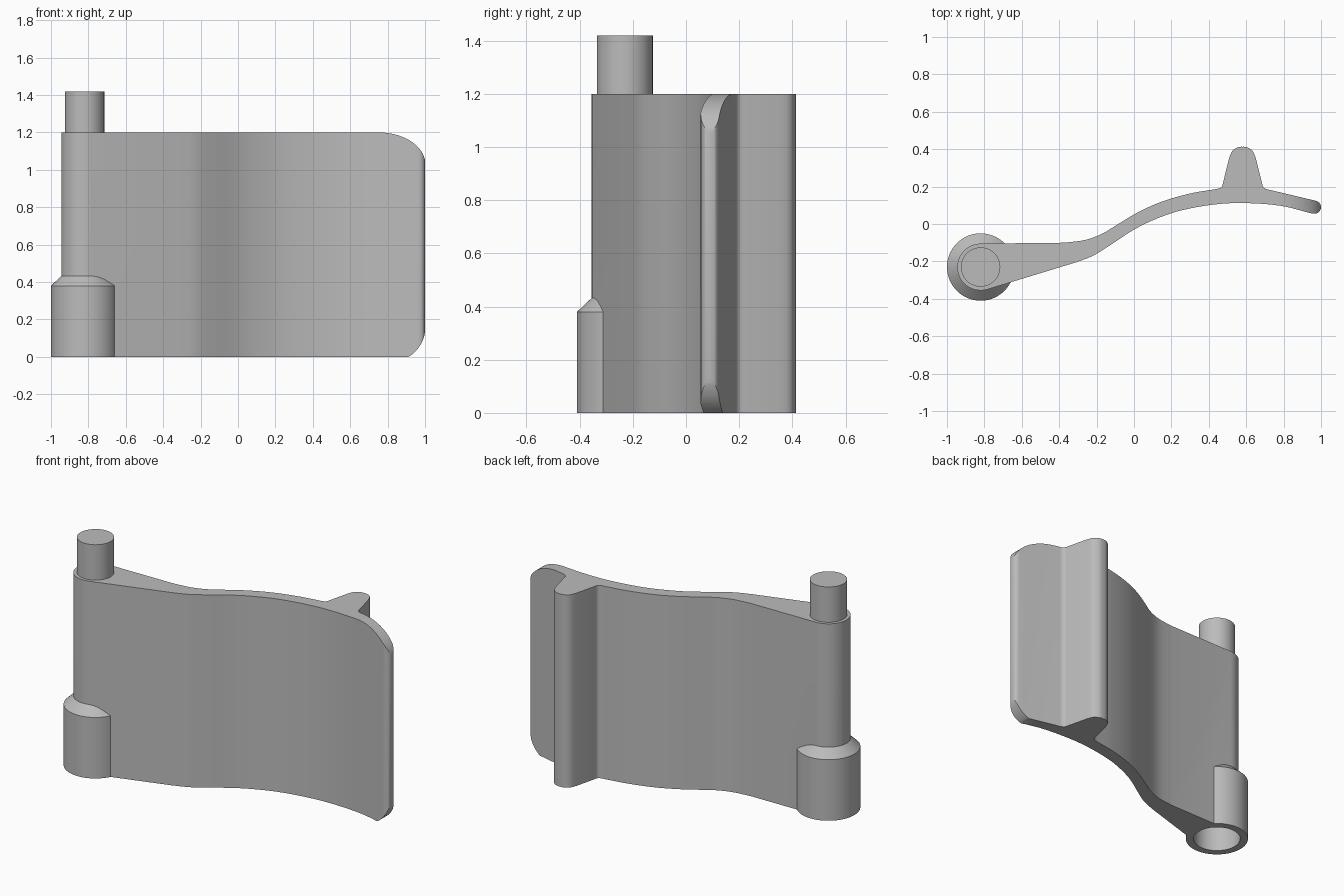
import bpy, bmesh
from math import cos, sin, radians
from mathutils import Vector

if "Cube" in bpy.data.objects:
    bpy.data.objects.remove(bpy.data.objects["Cube"])

PIVOT = Vector((-0.82, -0.23))
HEIGHT = 1.2

grey = bpy.data.materials.new("plain grey")
grey.use_nodes = True
grey.diffuse_color = (0.5, 0.5, 0.5, 1)
grey.node_tree.nodes["Principled BSDF"].inputs["Base Color"].default_value = (0.5, 0.5, 0.5, 1)


def arc(cx, cy, rx, ry, start, end, steps):
    angles = [radians(start + (end - start) * i / steps) for i in range(steps + 1)]
    return [(cx + rx * cos(a), cy + ry * sin(a)) for a in angles]


def smooth(points, steps=6):
    """Catmull-Rom curve through the points."""
    pts = [Vector(p) for p in points]
    pts = [2 * pts[0] - pts[1]] + pts + [2 * pts[-1] - pts[-2]]
    out = []
    for a, b, c, d in zip(pts, pts[1:], pts[2:], pts[3:]):
        for i in range(steps):
            t = i / steps
            out.append(tuple(0.5 * (2 * b + (c - a) * t + (2 * a - 5 * b + 4 * c - d) * t ** 2
                                    + (3 * b - a - 3 * c + d) * t ** 3)))
    return out + [tuple(pts[-2])]


def add_object(name, bm):
    bmesh.ops.recalc_face_normals(bm, faces=bm.faces)
    mesh = bpy.data.meshes.new(name)
    bm.to_mesh(mesh)
    bm.free()
    mesh.materials.append(grey)
    obj = bpy.data.objects.new(name, mesh)
    bpy.context.collection.objects.link(obj)
    return obj


def prism(name, points, direction):
    bm = bmesh.new()
    face = bm.faces.new([bm.verts.new(p) for p in points])
    ext = bmesh.ops.extrude_face_region(bm, geom=[face])
    verts = [g for g in ext["geom"] if isinstance(g, bmesh.types.BMVert)]
    bmesh.ops.translate(bm, verts=verts, vec=direction)
    return add_object(name, bm)


def cylinder(name, r1, z1, z2, r2=None):
    bm = bmesh.new()
    bmesh.ops.create_cone(bm, cap_ends=True, segments=64, radius1=r1,
                          radius2=r1 if r2 is None else r2, depth=z2 - z1)
    bmesh.ops.translate(bm, verts=bm.verts, vec=(PIVOT.x, PIVOT.y, (z1 + z2) / 2))
    return add_object(name, bm)


def combine(target, tool, operation):
    mod = target.modifiers.new(operation, "BOOLEAN")
    mod.object, mod.operation, mod.solver = tool, operation, "EXACT"
    bpy.context.view_layer.objects.active = target
    bpy.ops.object.modifier_apply(modifier=mod.name)
    bpy.data.objects.remove(tool)


# Curved plate outline: front face, rounded tip, back face with rib, hinge barrel
front = smooth([(-0.31, -0.205), (-0.22, -0.17), (-0.13, -0.115), (0, -0.03), (0.12, 0.028),
                (0.25, 0.072), (0.42, 0.103), (0.58, 0.112), (0.78, 0.098), (0.955, 0.055)])
tip = arc(0.965, 0.09, 0.035, 0.035, -75, 70, 10)
rib = ([(0.715, 0.185)] + smooth([(0.705, 0.188), (0.69, 0.2), (0.683, 0.225)], 3)
       + smooth([(0.652, 0.35), (0.635, 0.39), (0.605, 0.41), (0.58, 0.413),
                 (0.555, 0.41), (0.525, 0.39), (0.508, 0.35)], 3)
       + smooth([(0.477, 0.225), (0.47, 0.2), (0.455, 0.19)], 3))
back = smooth([(0.44, 0.187), (0.3, 0.163), (0.15, 0.12), (0.02, 0.062), (-0.1, -0.01),
               (-0.17, -0.052), (-0.26, -0.085), (-0.37, -0.1)])
barrel = arc(PIVOT.x, PIVOT.y, 0.125, 0.125, 90, 287, 32)
plate = prism("hinge_plate", [(x, y, -0.1) for x, y in front + tip + rib + back + barrel],
              (0, 0, HEIGHT + 0.2))

# Front silhouette trims the height and rounds the two free corners
side = ([(-1.2, 0), (0.91, 0)] + arc(0.815, 0.16, 0.187, 0.187, -55, 0, 12)
        + arc(0.752, 1.03, 0.25, 0.17, 0, 90, 18) + [(-1.2, HEIGHT)])
trim = prism("trim_helper", [(x, -1, z) for x, z in side], (0, 2, 0))
combine(plate, trim, "INTERSECT")

# Lower collar with a chamfered shoulder
bm = bmesh.new()
rings = []
for radius, z in ((0.18, 0), (0.18, 0.38), (0.12, 0.437)):
    rings.append([bm.verts.new((x, y, z)) for x, y in
                  arc(PIVOT.x, PIVOT.y, radius, radius, 0, 354.375, 63)])
for low, high in zip(rings, rings[1:]):
    for i in range(64):
        j = (i + 1) % 64
        bm.faces.new((low[i], low[j], high[j], high[i]))
bm.faces.new(rings[0])
bm.faces.new(rings[-1])
combine(plate, add_object("collar", bm), "UNION")

# Socket bored from below
combine(plate, cylinder("socket_helper", 0.135, -0.1, 0.3), "DIFFERENCE")

# Pin on top of the barrel
pin = cylinder("hinge_pin", 0.105, HEIGHT - 0.05, 1.42)

for obj in (plate, pin):
    bpy.ops.object.select_all(action="DESELECT")
    obj.select_set(True)
    bpy.context.view_layer.objects.active = obj
    bpy.ops.object.shade_smooth_by_angle(angle=radians(30))
